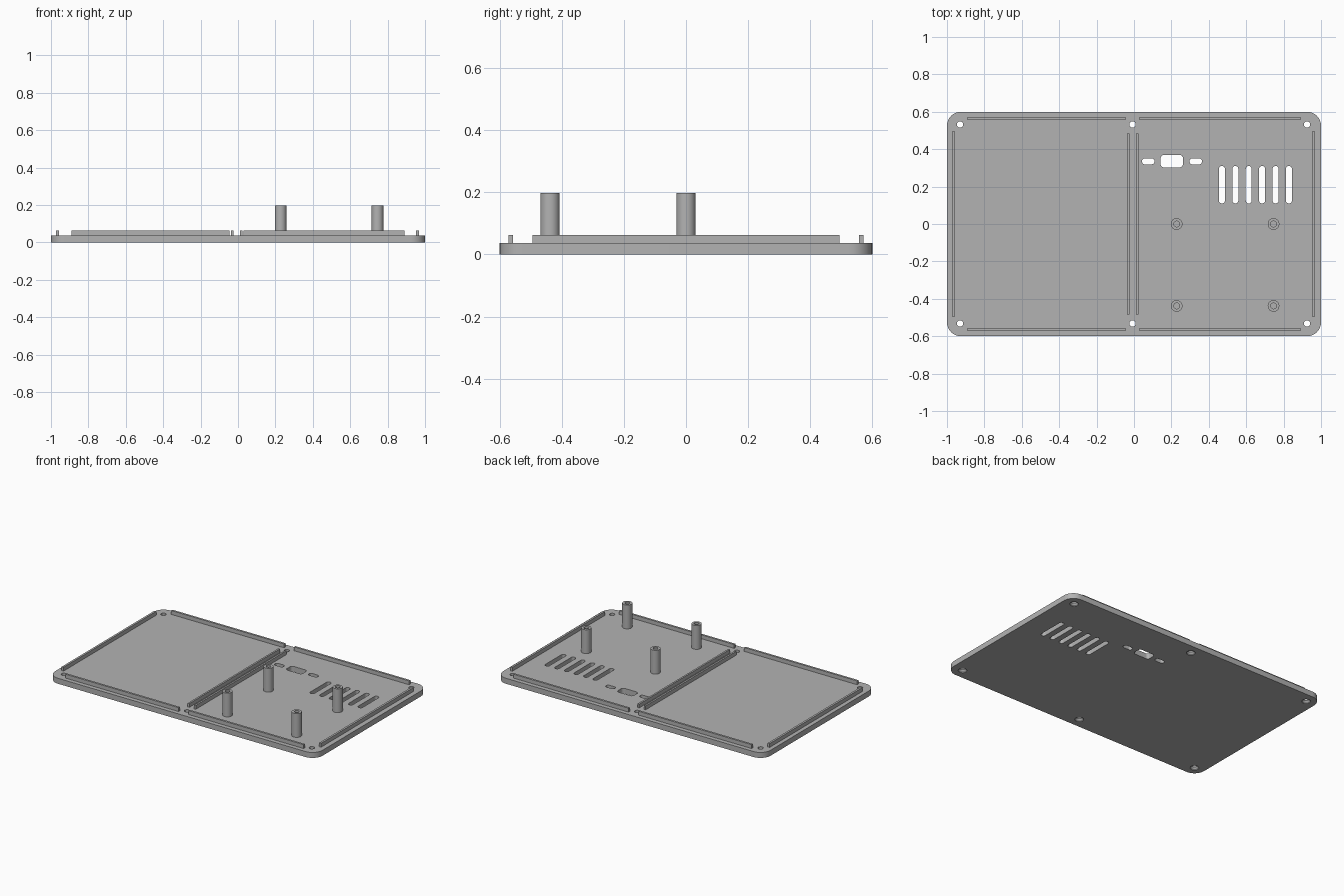
import bpy
import bmesh
import math

if "Cube" in bpy.data.objects:
    bpy.data.objects.remove(bpy.data.objects["Cube"])

BASE = 0.037      # plate thickness
RIB_TOP = 0.063   # top of locating ribs
POST_TOP = 0.198  # top of standoffs

grey = bpy.data.materials.new("plain grey")
grey.use_nodes = True
grey.diffuse_color = (0.45, 0.45, 0.45, 1)
grey.node_tree.nodes["Principled BSDF"].inputs["Base Color"].default_value = grey.diffuse_color


def rounded_rect(cx, cy, w, h, r, seg=8):
    """Counter-clockwise outline of a rectangle with round corners."""
    pts = []
    for k, (sx, sy) in enumerate(((1, 1), (-1, 1), (-1, -1), (1, -1))):
        for i in range(seg + 1):
            a = math.pi / 2 * (k + i / seg)
            pts.append((cx + sx * (w / 2 - r) + r * math.cos(a),
                        cy + sy * (h / 2 - r) + r * math.sin(a)))
    return pts


def circle(cx, cy, r, n=32):
    return [(cx + r * math.cos(math.tau * i / n), cy + r * math.sin(math.tau * i / n))
            for i in range(n)]


def loft(bm, rings):
    """Close a stack of (outline, z) rings into a solid."""
    loops = [[bm.verts.new((x, y, z)) for x, y in pts] for pts, z in rings]
    n = len(loops[0])
    for a, b in zip(loops, loops[1:]):
        for i in range(n):
            j = (i + 1) % n
            bm.faces.new((a[i], a[j], b[j], b[i]))
    bm.faces.new(loops[0][::-1])
    bm.faces.new(loops[-1])


def make_object(name, bm):
    bmesh.ops.remove_doubles(bm, verts=bm.verts, dist=1e-5)
    bmesh.ops.recalc_face_normals(bm, faces=bm.faces)
    mesh = bpy.data.meshes.new(name)
    bm.to_mesh(mesh)
    bm.free()
    mesh.materials.append(grey)
    ob = bpy.data.objects.new(name, mesh)
    bpy.context.collection.objects.link(ob)
    return ob


def smooth(ob):
    bpy.ops.object.select_all(action='DESELECT')
    ob.select_set(True)
    bpy.context.view_layer.objects.active = ob
    bpy.ops.object.shade_smooth_by_angle(angle=math.radians(30))


# Base plate
bm = bmesh.new()
loft(bm, [(rounded_rect(0, 0, 2, 1.2, 0.075, 12), z) for z in (0, BASE)])
plate = make_object("base_plate", bm)

# All openings through the plate, gathered in one cutter
cut = bmesh.new()


def slot(cx, cy, w, h, r):
    loft(cut, [(rounded_rect(cx, cy, w, h, r), z) for z in (-0.02, BASE + 0.02)])


for i in range(6):                                  # ventilation slots
    slot(0.47 + 0.0717 * i, 0.21, 0.032, 0.2, 0.0155)
slot(0.202, 0.336, 0.12, 0.066, 0.018)              # connector opening
for x in (0.076, 0.33):                             # small side openings
    slot(x, 0.335, 0.067, 0.032, 0.0155)
for x in (-0.93, -0.008, 0.925):                    # countersunk screw holes
    for y in (-0.532, 0.532):
        loft(cut, [(circle(x, y, r), z) for r, z in
                   ((0.027, -0.02), (0.027, 0.004), (0.017, 0.016), (0.017, BASE + 0.02))])
cutter = make_object("hole_cutter", cut)
cutter.hide_render = True

mod = plate.modifiers.new("openings", 'BOOLEAN')
mod.operation = 'DIFFERENCE'
mod.solver = 'EXACT'
mod.object = cutter
bpy.context.view_layer.objects.active = plate
bpy.ops.object.modifier_apply(modifier=mod.name)
bpy.data.objects.remove(cutter)
smooth(plate)


# Locating ribs
def rib(name, x0, x1, y0, y1):
    bm = bmesh.new()
    loft(bm, [([(x0, y0), (x1, y0), (x1, y1), (x0, y1)], z) for z in (BASE - 0.002, RIB_TOP)])
    make_object(name, bm)


for side, x0, x1 in (("right", -0.89, -0.045), ("left", 0.03, 0.89)):
    rib("front_rib_" + side, x0, x1, -0.571, -0.557)
    rib("back_rib_" + side, x0, x1, 0.557, 0.571)
rib("side_rib_right", -0.972, -0.958, -0.495, 0.495)
rib("side_rib_left", 0.953, 0.967, -0.495, 0.495)
rib("centre_rib_right", -0.037, -0.025, -0.484, 0.484)
rib("centre_rib_left", 0.011, 0.023, -0.484, 0.484)

# Hollow standoff posts
for x in (0.228, 0.746):
    for y in (0, -0.438):
        bm = bmesh.new()
        loft(bm, [(circle(x, y, r), z) for r, z in
                  ((0.031, BASE - 0.002), (0.031, POST_TOP), (0.0155, POST_TOP), (0.0155, BASE + 0.001))])
        smooth(make_object("standoff_post", bm))
